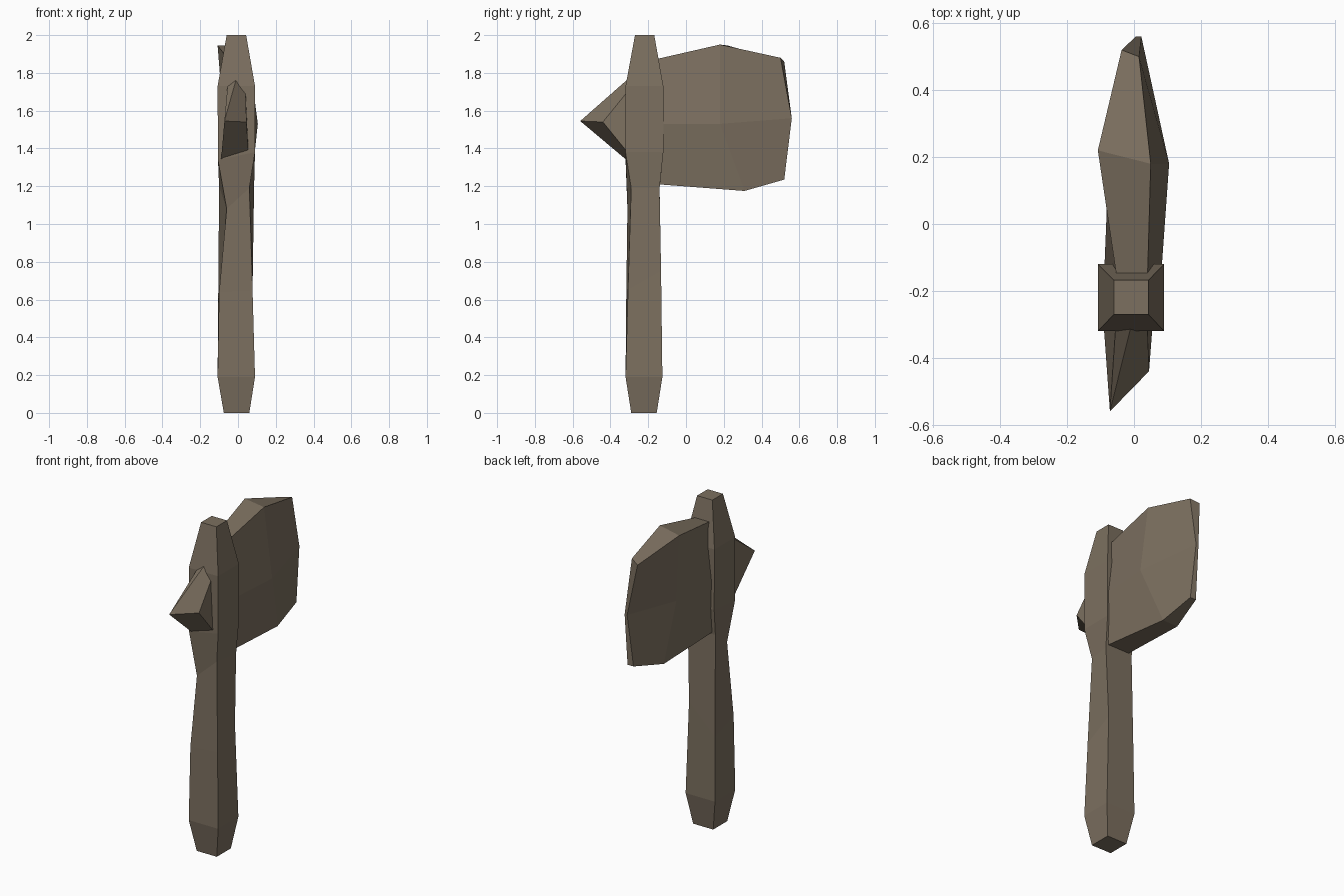
import bpy, bmesh

if "Cube" in bpy.data.objects:
    bpy.data.objects.remove(bpy.data.objects["Cube"])

mat = bpy.data.materials.new("dark brown stone")
mat.diffuse_color = (0.20, 0.16, 0.115, 1)
mat.use_nodes = True
mat.node_tree.nodes["Principled BSDF"].inputs["Base Color"].default_value = mat.diffuse_color


def loft(name, rings):
    """Closed flat-shaded solid through rings of equal point count."""
    bm = bmesh.new()
    loops = [[bm.verts.new(p) for p in ring] for ring in rings]
    n = len(loops[0])
    for a, b in zip(loops, loops[1:]):
        for i in range(n):
            j = (i + 1) % n
            bm.faces.new((a[i], a[j], b[j], b[i]))
    bm.faces.new(loops[0][::-1])
    bm.faces.new(loops[-1])
    bmesh.ops.recalc_face_normals(bm, faces=bm.faces)
    mesh = bpy.data.meshes.new(name)
    bm.to_mesh(mesh)
    bm.free()
    mesh.materials.append(mat)
    ob = bpy.data.objects.new(name, mesh)
    bpy.context.collection.objects.link(ob)
    return ob


def square(x0, x1, y0, y1, z):
    return [(x0, y0, z), (x1, y0, z), (x1, y1, z), (x0, y1, z)]


# Handle: square rings, with two hand-carved uneven rings at the waist
loft("handle", [
    square(-.075, .06, -.29, -.155, 0),
    square(-.108, .09, -.32, -.125, .19),
    [(-.10, -.316, .64), (.077, -.307, .65), (.072, -.132, .75), (-.105, -.13, .58)],
    [(-.06, -.31, 1.08), (.06, -.29, 1.19), (.085, -.14, 1.19), (-.10, -.14, 1.2)],
    [(-.106, -.32, 1.34), (.09, -.32, 1.38), (.09, -.12, 1.38), (-.106, -.12, 1.36)],
    square(-.108, .09, -.32, -.12, 1.73),
    square(-.06, .043, -.27, -.168, 2.0),
])

# Blade: rings around the slab, from the handle outwards to the cutting edge
loft("blade", [
    [(.07, -.17, 1.212), (.08, -.17, 1.53), (.04, -.17, 1.87),
     (-.05, -.17, 1.87), (-.09, -.17, 1.53), (-.08, -.17, 1.212)],
    [(.05, .31, 1.175), (.105, .18, 1.53), (.05, .18, 1.95),
     (-.108, .22, 1.945), (-.075, .20, 1.53), (-.06, .30, 1.18)],
    [(.03, .52, 1.235), (.022, .56, 1.56), (.015, .50, 1.88),
     (-.037, .52, 1.86), (.005, .56, 1.56), (-.01, .52, 1.235)],
])

# Back spike: five-sided base closing to a slanted chisel edge
tip_l, tip_r = (-.072, -.56, 1.545), (.045, -.44, 1.54)
bm_base = [(-.09, -.31, 1.335), (.055, -.31, 1.38), (.04, -.31, 1.70),
           (-.01, -.31, 1.765), (-.055, -.31, 1.735)]
spike = loft("spike", [bm_base, [tip_l, tip_r, tip_r, tip_l, tip_l]])
bm = bmesh.new()
bm.from_mesh(spike.data)
bmesh.ops.remove_doubles(bm, verts=bm.verts, dist=0.001)
bmesh.ops.recalc_face_normals(bm, faces=bm.faces)
bm.to_mesh(spike.data)
bm.free()
